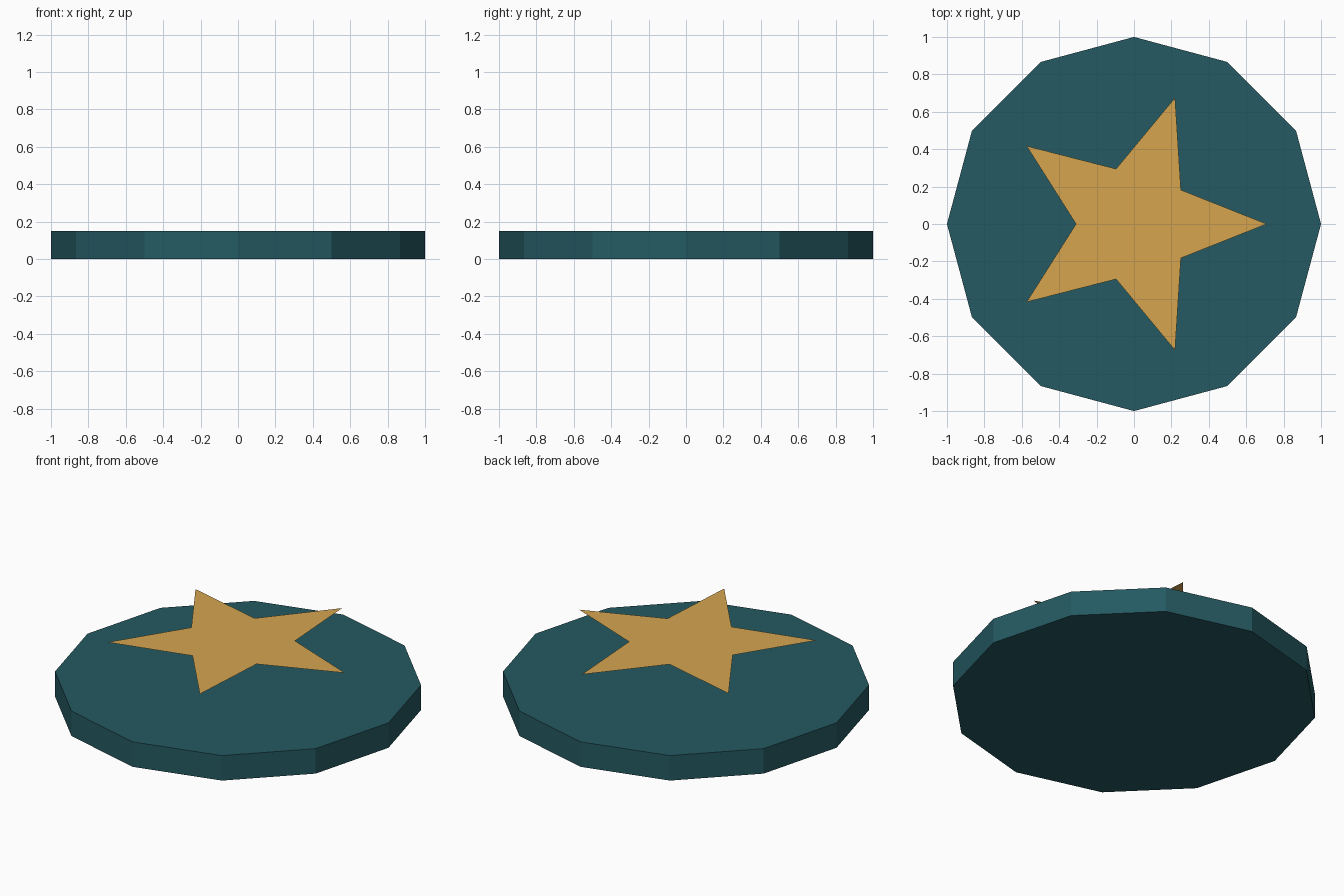
import bpy, bmesh
from math import sin, cos, pi

if "Cube" in bpy.data.objects:
    bpy.data.objects.remove(bpy.data.objects["Cube"])


def material(name, color):
    m = bpy.data.materials.new(name)
    m.diffuse_color = (*color, 1)
    m.use_nodes = True
    m.node_tree.nodes["Principled BSDF"].inputs["Base Color"].default_value = m.diffuse_color
    return m


def make_object(name, bm, mat):
    mesh = bpy.data.meshes.new(name)
    bm.to_mesh(mesh)
    bm.free()
    mesh.materials.append(mat)
    obj = bpy.data.objects.new(name, mesh)
    bpy.context.collection.objects.link(obj)
    return obj


def outline(bm, radii, count, z):
    """Flat upward face whose corners cycle through the given radii."""
    verts = []
    for i in range(count):
        a = 2 * pi * i / count
        r = radii[i % len(radii)]
        verts.append(bm.verts.new((r * cos(a), r * sin(a), z)))
    return bm.faces.new(verts)


teal = material("dark teal", (0.018, 0.102, 0.122))
gold = material("gold", (0.67, 0.375, 0.078))

# Twelve-sided disc
bm = bmesh.new()
base = outline(bm, [1.0], 12, 0.0)
top = bmesh.ops.extrude_face_region(bm, geom=[base], use_keep_orig=True)["geom"]
bmesh.ops.translate(bm, vec=(0, 0, 0.15),
                    verts=[g for g in top if isinstance(g, bmesh.types.BMVert)])
bmesh.ops.recalc_face_normals(bm, faces=bm.faces)
make_object("disc", bm, teal)

# Flat five-pointed star hovering above the disc
bm = bmesh.new()
outline(bm, [0.71, 0.31], 10, 0.372)
make_object("star", bm, gold)
